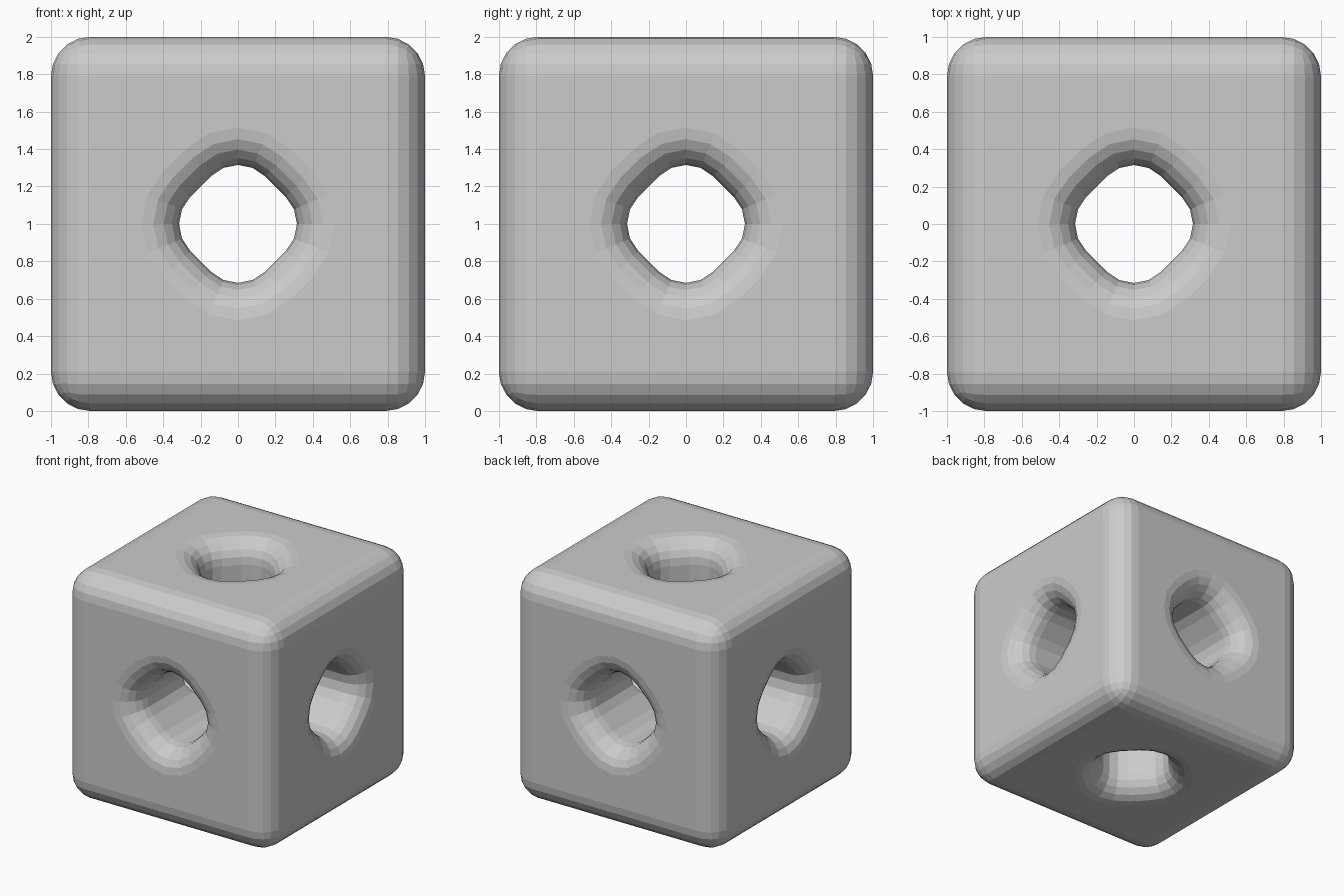
import bpy, bmesh
from math import sin, cos, pi, radians
from mathutils import Matrix, Vector

old = bpy.data.objects.get("Cube")
if old:
    bpy.data.objects.remove(old, do_unlink=True)

CORE, THROAT_R = 0.11, 0.205   # diamond core half-diagonal and corner radius
FLARE = 0.2                    # rounding where a tunnel meets a face
EDGE_R = 0.21                  # rounding of the outer edges
CORNER_STEPS, FLARE_STEPS = 4, 5

grey = bpy.data.materials.new("plain_grey")
grey.use_nodes = True
colour = (0.6, 0.6, 0.6, 1)
grey.diffuse_color = colour
grey.node_tree.nodes["Principled BSDF"].inputs["Base Color"].default_value = colour


def make_object(name, bm):
    bmesh.ops.recalc_face_normals(bm, faces=bm.faces)
    mesh = bpy.data.meshes.new(name)
    bm.to_mesh(mesh)
    bm.free()
    mesh.materials.append(grey)
    obj = bpy.data.objects.new(name, mesh)
    bpy.context.collection.objects.link(obj)
    return obj


def diamond_ring(bm, grow, height):
    """Rounded diamond cross-section, grown outward evenly."""
    ring = []
    for corner in range(4):
        mid = corner * pi / 2
        for i in range(CORNER_STEPS + 1):
            a = mid - pi / 4 + i * pi / 2 / CORNER_STEPS
            r = THROAT_R + grow
            ring.append(bm.verts.new((CORE * cos(mid) + r * cos(a),
                                      CORE * sin(mid) + r * sin(a), height)))
    return ring


def tunnel_cutter(name, turn):
    """Diamond tunnel flaring at both ends, turned to lie along an axis."""
    half = [(FLARE * (1 - cos(t)), 1 - FLARE * (1 - sin(t)))
            for t in (i * pi / 2 / FLARE_STEPS for i in range(FLARE_STEPS + 1))]
    half.append((FLARE, 1.1))
    path = [(g, -h) for g, h in reversed(half)] + half
    bm = bmesh.new()
    rings = [diamond_ring(bm, g, h) for g, h in path]
    for low, high in zip(rings, rings[1:]):
        for i in range(len(low)):
            j = (i + 1) % len(low)
            bm.faces.new((low[i], low[j], high[j], high[i]))
    bm.faces.new(rings[0])
    bm.faces.new(rings[-1])
    bmesh.ops.transform(bm, verts=bm.verts,
                        matrix=Matrix.Translation((0, 0, 1)) @ turn)
    return make_object(name, bm)


# Rounded block
bm = bmesh.new()
bmesh.ops.create_cube(bm, size=2, matrix=Matrix.Translation((0, 0, 1)))
bmesh.ops.bevel(bm, geom=bm.edges[:], offset=EDGE_R, segments=5,
                profile=0.5, affect='EDGES')
block = make_object("pierced_block", bm)

# One tunnel through each pair of faces
turns = {"upright_tunnel_cutter": Matrix(),
         "front_tunnel_cutter": Matrix.Rotation(radians(90), 4, 'X'),
         "side_tunnel_cutter": Matrix.Rotation(radians(90), 4, 'Y')}
for name, turn in turns.items():
    cutter = tunnel_cutter(name, turn)
    cutter.hide_render = True
    cutter.hide_viewport = True
    cut = block.modifiers.new(name, 'BOOLEAN')
    cut.operation = 'DIFFERENCE'
    cut.solver = 'EXACT'
    cut.object = cutter

# Soft shading over the rounded edges and flares
bpy.ops.object.select_all(action='DESELECT')
block.select_set(True)
bpy.context.view_layer.objects.active = block
for modifier in list(block.modifiers):
    bpy.ops.object.modifier_apply(modifier=modifier.name)
for name in turns:
    bpy.data.objects.remove(bpy.data.objects[name], do_unlink=True)
for face in block.data.polygons:
    face.use_smooth = False
